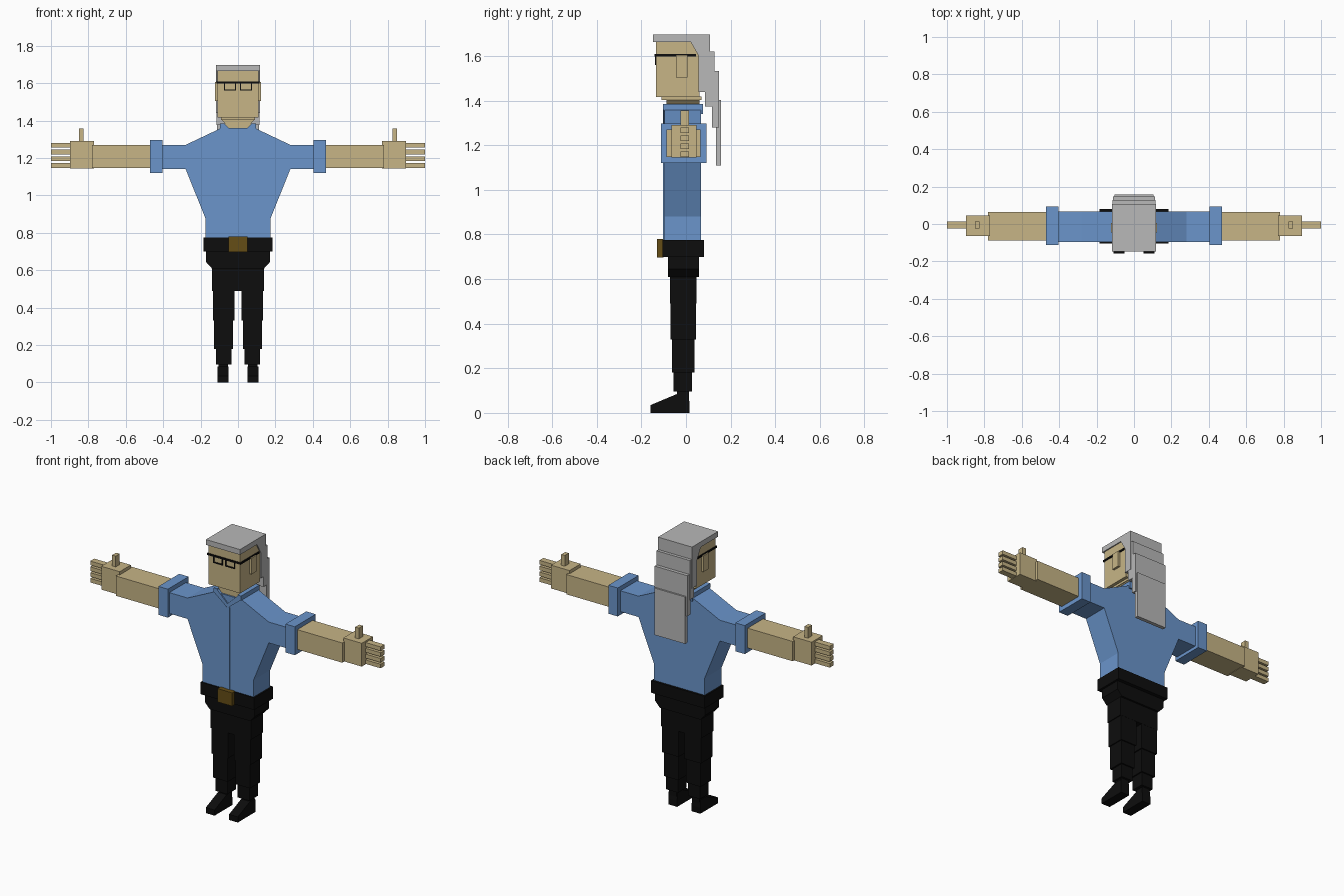
import bpy
import bmesh

cube = bpy.data.objects.get("Cube")
if cube:
    bpy.data.objects.remove(cube, do_unlink=True)


def material(name, rgb):
    mat = bpy.data.materials.new(name)
    mat.use_nodes = True
    mat.diffuse_color = (*rgb, 1)
    bsdf = next(n for n in mat.node_tree.nodes if n.type == 'BSDF_PRINCIPLED')
    bsdf.inputs["Base Color"].default_value = (*rgb, 1)
    bsdf.inputs["Roughness"].default_value = 0.8
    return mat


SKIN = material("skin", (0.57, 0.46, 0.24))
BLUE = material("blue shirt", (0.145, 0.30, 0.60))
BLACK = material("black cloth", (0.004, 0.004, 0.004))
GREY = material("grey hair", (0.48, 0.48, 0.48))
BROWN = material("brown buckle", (0.13, 0.075, 0.008))


def prism(name, mat, points, lo, hi, axis='y', mirror=False):
    """Extrude an outline from lo to hi; outlines are (x, z), or (y, z) along x."""
    place = {'y': lambda p, d: (p[0], d, p[1]), 'x': lambda p, d: (d, p[0], p[1])}[axis]
    bm = bmesh.new()
    rings = [[bm.verts.new(place(p, d)) for p in points] for d in (lo, hi)]
    n = len(points)
    for ring in rings:
        bm.faces.new(ring)
    for i in range(n):
        j = (i + 1) % n
        bm.faces.new((rings[0][i], rings[0][j], rings[1][j], rings[1][i]))
    bmesh.ops.recalc_face_normals(bm, faces=bm.faces)
    mesh = bpy.data.meshes.new(name)
    bm.to_mesh(mesh)
    bm.free()
    mesh.materials.append(mat)
    obj = bpy.data.objects.new(name, mesh)
    bpy.context.collection.objects.link(obj)
    if mirror:
        obj.modifiers.new("mirror", 'MIRROR')
    return obj


def box(name, mat, x, y, z, mirror=False):
    outline = [(x[0], z[0]), (x[1], z[0]), (x[1], z[1]), (x[0], z[1])]
    return prism(name, mat, outline, y[0], y[1], mirror=mirror)


def symmetric(half):
    return half + [(-x, z) for x, z in reversed(half)]


# Shirt with sleeves, button strip and collar
shirt = symmetric([(0.175, 0.76), (0.175, 0.88), (0.28, 1.14), (0.42, 1.14),
                   (0.42, 1.27), (0.28, 1.27), (0.09, 1.36)])
prism("shirt", BLUE, shirt, -0.097, 0.067)
box("button_strip", BLUE, (-0.012, 0.012), (-0.103, -0.09), (0.77, 1.29))
prism("collar_flap", BLUE, [(0, 1.285), (0.095, 1.36), (0.095, 1.385), (0.075, 1.385),
                            (0, 1.312)], -0.104, -0.085, mirror=True)
box("collar_side", BLUE, (0.07, 0.095), (-0.1, 0.076), (1.355, 1.385), mirror=True)
box("collar_back", BLUE, (-0.095, 0.095), (0.055, 0.076), (1.34, 1.385))
box("cuff", BLUE, (0.405, 0.47), (-0.112, 0.093), (1.12, 1.297), mirror=True)

# Arms and hands
box("forearm", SKIN, (0.46, 0.78), (-0.088, 0.064), (1.147, 1.27), mirror=True)
box("hand", SKIN, (0.77, 0.897), (-0.064, 0.046), (1.145, 1.29), mirror=True)
box("thumb", SKIN, (0.825, 0.85), (-0.025, 0.014), (1.28, 1.357), mirror=True)
for i in range(4):
    low = 1.147 + i * 0.036
    box("finger", SKIN, (0.89, 1.0), (-0.025, 0.014), (low, low + 0.025), mirror=True)

# Neck and head
prism("neck", SKIN, symmetric([(0.07, 1.35), (0.07, 1.385), (0.088, 1.405)]), -0.088, 0.06)
box("jaw", SKIN, (-0.09, 0.09), (-0.11, 0.07), (1.403, 1.418))
box("head", SKIN, (-0.11, 0.11), (-0.135, 0.06), (1.417, 1.665))
box("ear", SKIN, (0.10, 0.124), (-0.045, 0.006), (1.505, 1.605), mirror=True)

# Hair: top slab and stepped layers hanging behind
box("hair_top", GREY, (-0.117, 0.117), (-0.148, 0.108), (1.664, 1.697))
prism("hair_side", GREY, [(0.02, 1.665), (0.057, 1.60), (0.057, 1.44), (0.108, 1.44),
                          (0.108, 1.665)], -0.117, 0.117, axis='x')
box("hair_upper_layer", GREY, (-0.115, 0.115), (0.085, 0.127), (1.375, 1.62))
box("hair_middle_layer", GREY, (-0.113, 0.113), (0.117, 0.148), (1.28, 1.533))
box("hair_lower_layer", GREY, (-0.105, 0.105), (0.135, 0.158), (1.11, 1.402))

# Glasses
box("glasses_bar", BLACK, (-0.116, 0.116), (-0.141, -0.133), (1.599, 1.61))
box("glasses_temple", BLACK, (0.108, 0.116), (-0.14, 0.045), (1.599, 1.61), mirror=True)
box("lens_rim_bottom", BLACK, (0.01, 0.075), (-0.14, -0.133), (1.56, 1.567), mirror=True)
for x in (0.01, 0.069):
    box("lens_rim_side", BLACK, (x, x + 0.006), (-0.14, -0.133), (1.56, 1.603), mirror=True)

# Belt, buckle and hips
box("belt", BLACK, (-0.185, 0.185), (-0.105, 0.081), (0.70, 0.775))
box("buckle", BROWN, (-0.05, 0.05), (-0.13, -0.10), (0.697, 0.78))
prism("hips", BLACK, symmetric([(0.14, 0.61), (0.172, 0.645), (0.172, 0.71)]), -0.081, 0.058)
box("upper_thighs", BLACK, (-0.14, 0.14), (-0.072, 0.046), (0.49, 0.64))

# Stepped trouser legs: inner x, outer x, front y, back y, bottom z, top z
for x0, x1, y0, y1, z0, z1 in [(0.02, 0.134, -0.069, 0.045, 0.33, 0.50),
                               (0.027, 0.127, -0.063, 0.037, 0.18, 0.34),
                               (0.035, 0.117, -0.055, 0.028, 0.097, 0.19)]:
    box("trouser_leg", BLACK, (x0, x1), (y0, y1), (z0, z1), mirror=True)

# Ankles and shoes
box("ankle", BLACK, (0.054, 0.104), (-0.04, 0.014), (0.03, 0.11), mirror=True)
prism("shoe", BLACK, [(-0.159, 0), (0.016, 0), (0.016, 0.037), (0.012, 0.085),
                      (-0.04, 0.085), (-0.159, 0.035)], 0.05, 0.11, axis='x', mirror=True)
